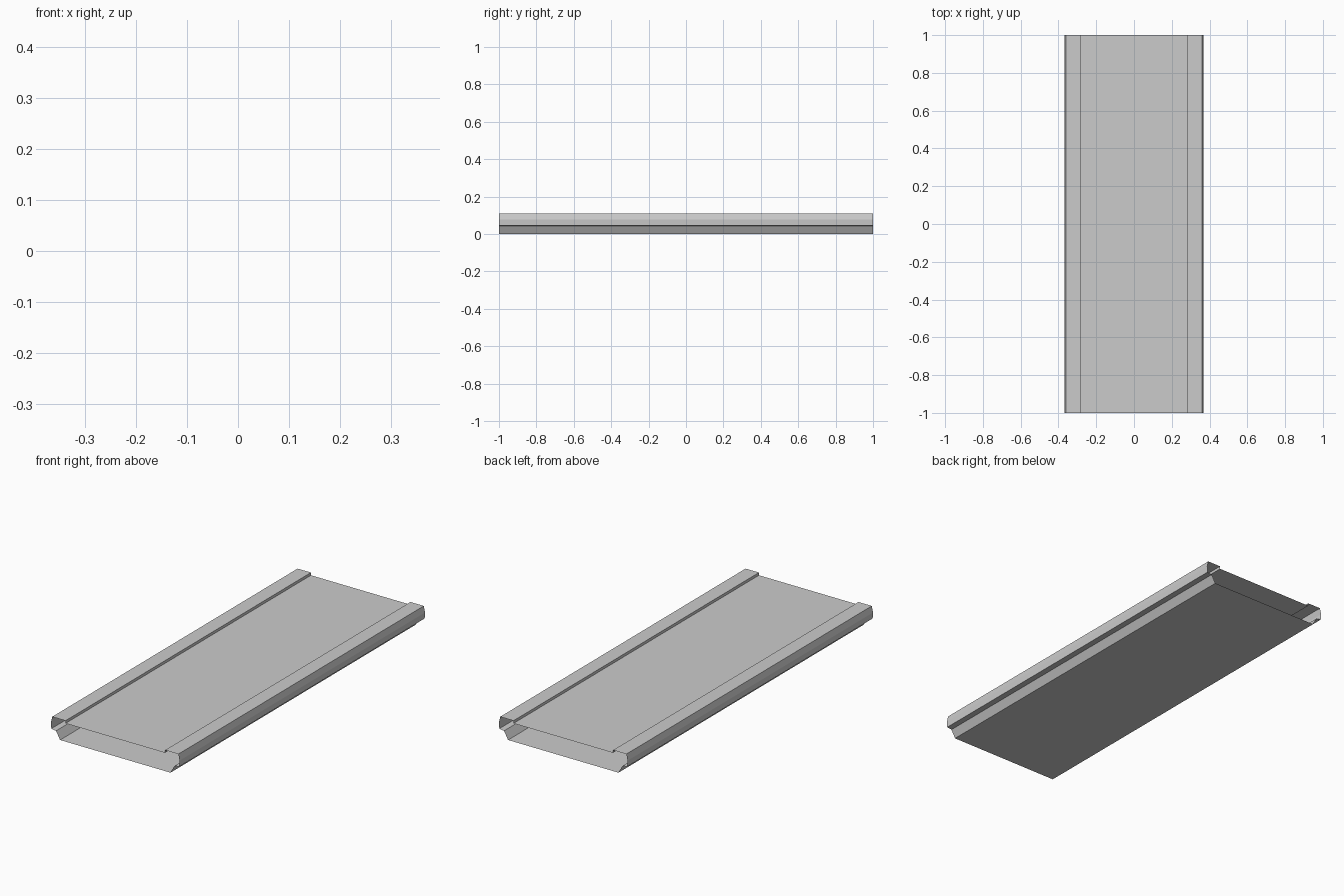
import bpy
import bmesh

if "Cube" in bpy.data.objects:
    bpy.data.objects.remove(bpy.data.objects["Cube"])

LENGTH = 2.0

# Right half of the hollow cross-section (x, z), from top centre round to bottom centre
half = [
    (0.0, 0.094),     # recessed top panel
    (0.284, 0.094),
    (0.284, 0.108),   # raised edge strip
    (0.360, 0.108),
    (0.367, 0.076),   # faceted outer lip
    (0.365, 0.045),
    (0.338, 0.041),   # ledge under the lip
    (0.315, 0.0),     # sloped lower side
    (0.0, 0.0),       # flat bottom
]

# Full closed outline: the centre points are left out so the panels stay single faces
right = half[1:-1]
outline = right + [(-x, z) for x, z in reversed(right)]

# Sweep the outline along y, leaving both ends open
bm = bmesh.new()
front = [bm.verts.new((x, -LENGTH / 2, z)) for x, z in outline]
back = [bm.verts.new((x, LENGTH / 2, z)) for x, z in outline]
n = len(outline)
for i in range(n):
    j = (i + 1) % n
    # outward-facing winding for a clockwise outline
    bm.faces.new((front[i], front[j], back[j], back[i]))

mesh = bpy.data.meshes.new("hollow_plank")
bm.to_mesh(mesh)
bm.free()
plank = bpy.data.objects.new("hollow_plank", mesh)
bpy.context.collection.objects.link(plank)
